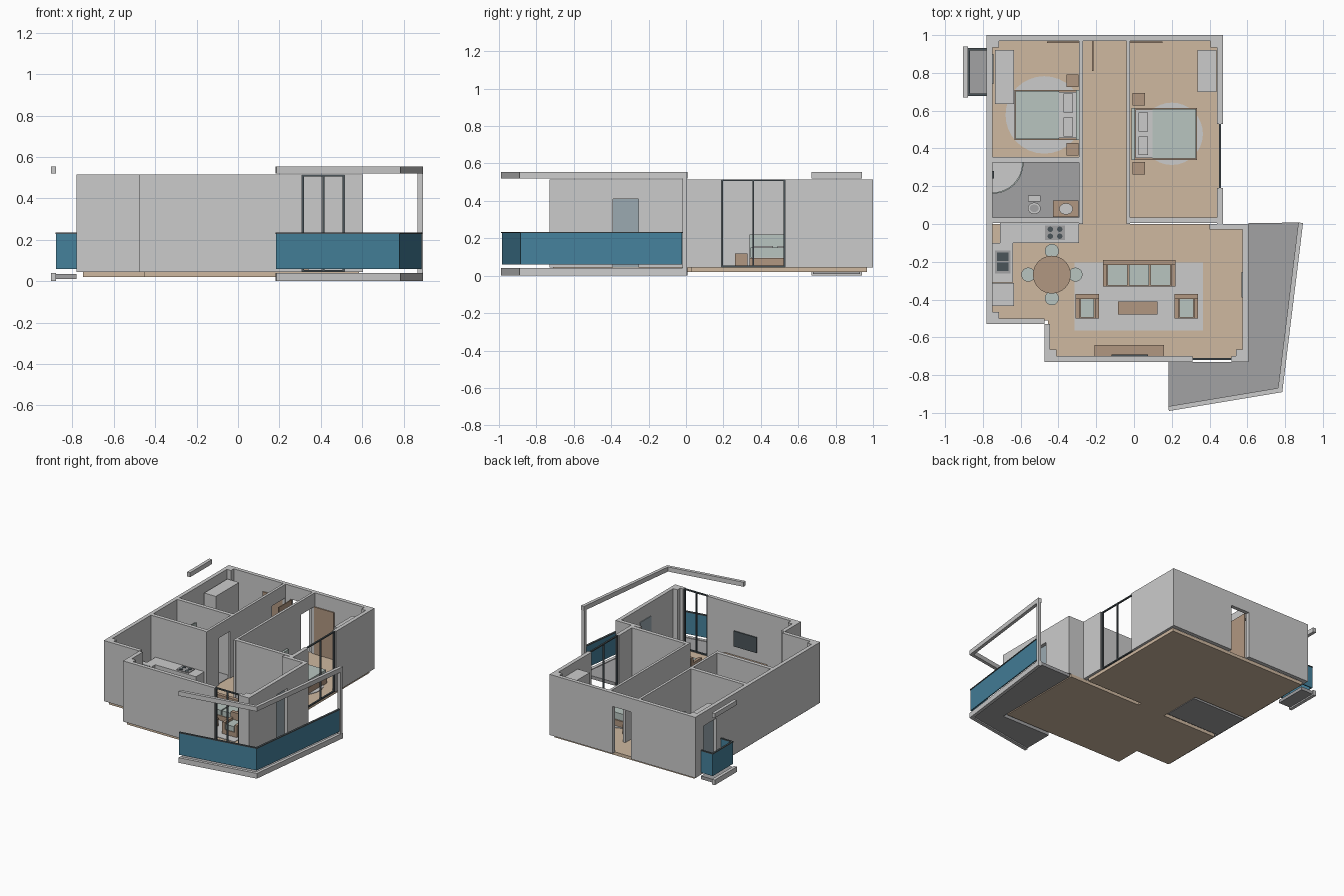
import bpy, bmesh, math
from mathutils import Vector

if "Cube" in bpy.data.objects:
    bpy.data.objects.remove(bpy.data.objects["Cube"])

def material(name, rgb, a=1.0):
    m = bpy.data.materials.new(name)
    m.diffuse_color = (*rgb, a)
    m.use_nodes = True
    m.node_tree.nodes["Principled BSDF"].inputs["Base Color"].default_value = m.diffuse_color
    return m

WOOD = material("oak_floor", (0.62, 0.48, 0.35))
TAN = material("furniture_wood", (0.44, 0.31, 0.22))
WHITE = material("white_paint", (0.75, 0.75, 0.72))
GREEN = material("soft_green", (0.48, 0.56, 0.53))
STONE = material("grey_stone", (0.36, 0.36, 0.37))
BLUE = material("blue_glass", (0.06, 0.22, 0.33))
DARK = material("dark_frame", (0.07, 0.09, 0.10))
PANE = material("door_glass", (0.33, 0.40, 0.44))

def finish(name, bm, mat=None, smooth=False):
    bmesh.ops.recalc_face_normals(bm, faces=bm.faces)
    me = bpy.data.meshes.new(name)
    bm.to_mesh(me)
    bm.free()
    if mat:
        me.materials.append(mat)
    if smooth:
        me.polygons.foreach_set("use_smooth", [True] * len(me.polygons))
        me.set_sharp_from_angle(angle=math.radians(35))
    ob = bpy.data.objects.new(name, me)
    bpy.context.collection.objects.link(ob)
    return ob

def add_box(bm, x0, x1, y0, y1, z0, z1):
    vs = bmesh.ops.create_cube(bm, size=1)["verts"]
    for v in vs:
        v.co = Vector(((x0 + x1) / 2 + v.co.x * (x1 - x0), (y0 + y1) / 2 + v.co.y * (y1 - y0),
                       (z0 + z1) / 2 + v.co.z * (z1 - z0)))

def boxes(name, mat, *specs):
    bm = bmesh.new()
    for s in specs:
        add_box(bm, *s)
    return finish(name, bm, mat)

def prism(name, pts, z0, z1, mat=None, smooth=False):
    bm = bmesh.new()
    f = bm.faces.new([bm.verts.new((x, y, z0)) for x, y in pts])
    r = bmesh.ops.extrude_face_region(bm, geom=[f])
    for v in r["geom"]:
        if isinstance(v, bmesh.types.BMVert):
            v.co.z = z1
    return finish(name, bm, mat, smooth)

def arc(cx, cy, rx, ry, a0=0, a1=360, n=32):
    full = a1 - a0 == 360
    angs = [math.radians(a0 + (a1 - a0) * i / n) for i in range(n if full else n + 1)]
    return [(cx + rx * math.cos(a), cy + ry * math.sin(a)) for a in angs]

def disc(name, cx, cy, rx, ry, z0, z1, mat):
    return prism(name, arc(cx, cy, rx, ry), z0, z1, mat, True)

def offset(pts, d):
    """Shift an open path to its left with mitred corners."""
    P = [Vector(p) for p in pts]
    dirs = [(b - a).normalized() for a, b in zip(P, P[1:])]
    norms = [Vector((-t.y, t.x)) for t in dirs]
    out = []
    for i, p in enumerate(P):
        n0, n1 = norms[max(i - 1, 0)], norms[min(i, len(norms) - 1)]
        out.append(tuple(p + (n0 + n1) * d / (1 + n0.dot(n1))))
    return out

def strip(name, pts, d0, d1, z0, z1, mat=None):
    return prism(name, offset(pts, d0) + offset(pts, d1)[::-1], z0, z1, mat)

Z0, Z1, DOOR = 0.045, 0.515, 0.41

def wall(name, axis, a0, a1, c0, c1, openings=()):
    """Straight wall along an axis, openings given as (start, end, head height)."""
    bm = bmesh.new()
    def seg(s, e, z0, z1):
        if e - s > 1e-4:
            add_box(bm, *((s, e, c0, c1) if axis == "x" else (c0, c1, s, e)), z0, z1)
    pos = a0
    for s, e, head in openings:
        seg(pos, s, Z0, Z1)
        if head < Z1:
            seg(s, e, head, Z1)
        pos = e
    seg(pos, a1, Z0, Z1)
    return finish(name, bm)

# Outer walls
wall("back_wall", "x", -0.78, 0.47, 0.97, 1.0, [(-0.23, -0.07, DOOR)])
wall("left_wall", "y", -0.50, 0.97, -0.78, -0.75, [(0.74, 0.90, DOOR)])
wall("kitchen_front_wall", "x", -0.78, -0.475, -0.53, -0.50)
wall("step_wall", "y", -0.70, -0.53, -0.475, -0.445)
wall("front_wall", "x", -0.475, 0.605, -0.73, -0.70, [(0.31, 0.515, Z1)])
wall("living_right_wall", "y", -0.70, -0.03, 0.575, 0.605, [(-0.39, -0.255, DOOR)])
wall("living_back_wall", "x", 0.40, 0.605, -0.03, 0.0)
wall("bedroom_right_wall", "y", 0.0, 0.97, 0.44, 0.47, [(0.19, 0.53, Z1)])
# Partition walls
wall("hall_left_wall", "y", 0.0, 0.97, -0.29, -0.27, [(0.15, 0.29, DOOR), (0.80, 0.96, DOOR)])
wall("hall_right_wall", "y", 0.0, 0.97, -0.04, -0.02, [(0.80, 0.96, DOOR)])
wall("bedroom_partition", "x", -0.02, 0.44, 0.005, 0.035)
wall("bathroom_front_wall", "x", -0.75, -0.29, 0.005, 0.035)
wall("bathroom_back_wall", "x", -0.75, -0.29, 0.325, 0.355)
# Corner columns
for i, (x, y) in enumerate([(-0.75, 0.935), (0.405, 0.935), (-0.75, -0.50), (-0.445, -0.70), (0.54, -0.70)]):
    boxes(f"corner_column_{i}", None, (x, x + 0.035, y, y + 0.035, Z0, Z1))

# Floors
boxes("main_floor", WOOD,
      (-0.75, -0.28, 0.345, 0.968, 0.02, Z0), (-0.28, -0.04, 0.0, 0.968, 0.02, Z0),
      (-0.04, 0.45, 0.03, 0.968, 0.02, Z0), (-0.75, -0.455, -0.51, 0.0, 0.02, Z0),
      (-0.455, 0.585, -0.71, 0.0, 0.02, Z0))
boxes("bathroom_floor", STONE, (-0.75, -0.285, 0.035, 0.325, 0.02, Z0))

# Large wrap-around balcony
edge = [(0.185, -0.99), (0.785, -0.89), (0.895, 0.005)]
inner = offset(edge, 0.02)
prism("balcony_slab", inner + [(0.605, 0.005), (0.605, -0.73), inner[0]][:2] + [(inner[0][0], -0.73)],
      0.01, 0.035, STONE)
strip("balcony_bottom_lip", edge, 0, 0.025, 0.0, 0.04)
strip("balcony_top_beam", edge, 0, 0.025, 0.52, 0.555)
glass_path = edge[:2] + [(0.892, -0.022)]
strip("balcony_glass", glass_path, 0.006, 0.014, 0.06, 0.228, BLUE)
strip("balcony_handrail", glass_path, 0.002, 0.018, 0.228, 0.235, DARK)
boxes("balcony_post", None, (0.868, 0.893, -0.02, 0.005, 0.04, 0.52))

# Small side balcony
boxes("small_balcony_slab", STONE, (-0.88, -0.78, 0.68, 0.93, 0.01, 0.035))
boxes("small_balcony_lip", None, (-0.905, -0.88, 0.67, 0.94, 0.0, 0.04))
boxes("small_balcony_beam", None, (-0.905, -0.88, 0.67, 0.94, 0.52, 0.555))
rail = [(-0.78, 0.93), (-0.88, 0.93), (-0.88, 0.68), (-0.78, 0.68)]
strip("small_balcony_glass", rail, 0, 0.008, 0.06, 0.228, BLUE)
strip("small_balcony_handrail", rail, -0.003, 0.011, 0.228, 0.235, DARK)

# Tall windows: dark frames
def window(name, axis, a0, a1, c):
    t, m = 0.009, (a0 + a1) / 2
    specs = []
    for s, e, z0, z1 in [(a0, a0 + t, Z0, Z1), (a1 - t, a1, Z0, Z1), (m - t / 2, m + t / 2, Z0, Z1),
                         (a0, a1, Z0, Z0 + t), (a0, a1, Z1 - t, Z1)]:
        specs.append((s, e, c - 0.006, c + 0.006, z0, z1) if axis == "x" else (c - 0.006, c + 0.006, s, e, z0, z1))
    boxes(name, DARK, *specs)
window("living_window_frame", "x", 0.31, 0.515, -0.715)
window("bedroom_window_frame", "y", 0.19, 0.53, 0.455)

# Door leaves
boxes("balcony_door", PANE, (0.570, 0.578, -0.39, -0.255, Z0, DOOR))
boxes("small_balcony_door", PANE, (-0.752, -0.744, 0.74, 0.90, Z0, DOOR))
boxes("entry_door", TAN, (-0.223, -0.215, 0.81, 0.97, Z0, DOOR))
boxes("left_bedroom_door", TAN, (-0.46, -0.29, 0.958, 0.966, Z0, DOOR))
boxes("right_bedroom_door", TAN, (-0.02, 0.15, 0.958, 0.966, Z0, DOOR))

# Bedrooms: d points from headboard to foot
def bed(tag, x, d, y0, y1, rug_x, rug_r):
    def bx(part, mat, u0, u1, v0, v1, z0, z1):
        xs = sorted((x + d * u0, x + d * u1))
        boxes(f"{tag}_{part}", mat, (*xs, v0, v1, z0, z1))
    bx("headboard", GREEN, 0, 0.018, y0, y1, Z0, 0.22)
    bx("bed_base", TAN, 0.015, 0.345, y0, y1, Z0, 0.095)
    bx("mattress", WHITE, 0.02, 0.335, y0 + 0.01, y1 - 0.01, 0.095, 0.143)
    bx("blanket", GREEN, 0.11, 0.34, y0 + 0.006, y1 - 0.006, 0.098, 0.15)
    m = (y0 + y1) / 2
    for i, s in enumerate((-1, 1)):
        c = m + s * 0.063
        bx(f"pillow_{i}", WHITE, 0.035, 0.085, c - 0.05, c + 0.05, 0.143, 0.16)
        c = m + s * 0.182
        bx(f"nightstand_{i}", TAN, 0.005, 0.07, c - 0.033, c + 0.033, Z0, 0.12)
    disc(f"{tag}_rug", rug_x, m, rug_r, rug_r, Z0, 0.049, WHITE)
bed("left_bedroom", -0.288, -1, 0.445, 0.71, -0.475, 0.205)
bed("right_bedroom", -0.012, 1, 0.34, 0.615, 0.20, 0.165)
boxes("left_wardrobe", WHITE, (-0.735, -0.635, 0.635, 0.92, Z0, 0.45))
boxes("right_wardrobe", WHITE, (0.335, 0.438, 0.70, 0.92, Z0, 0.45))

# Bathroom
prism("shower_tray", [(-0.75, 0.325)] + arc(-0.75, 0.325, 0.165, 0.165, -90, 0, 12), Z0, 0.06, WHITE)
ring = arc(-0.75, 0.325, 0.165, 0.165, -90, 0, 12) + arc(-0.75, 0.325, 0.158, 0.158, -90, 0, 12)[::-1]
prism("shower_screen", ring, 0.06, 0.38, GREEN, True)
boxes("shower_fitting", DARK, (-0.75, -0.742, 0.24, 0.28, 0.30, 0.36))
boxes("toilet_tank", WHITE, (-0.56, -0.495, 0.12, 0.15, Z0, 0.17))
disc("toilet_bowl", -0.528, 0.083, 0.034, 0.03, Z0, 0.11, WHITE)
disc("toilet_seat", -0.528, 0.083, 0.024, 0.02, 0.11, 0.113, STONE)
boxes("vanity", TAN, (-0.43, -0.295, 0.037, 0.125, Z0, 0.17))
disc("wash_basin", -0.36, 0.08, 0.036, 0.03, 0.17, 0.183, WHITE)

# Kitchen
boxes("kitchen_counter", WHITE, (-0.71, -0.29, -0.10, 0.004, Z0, 0.20), (-0.75, -0.64, -0.31, -0.10, Z0, 0.20))
boxes("fridge", WHITE, (-0.749, -0.635, -0.435, -0.312, Z0, 0.35))
boxes("sink", STONE, (-0.735, -0.655, -0.262, -0.14, 0.20, 0.204))
boxes("sink_basins", DARK, *[(-0.725, -0.665, y, y + 0.045, 0.204, 0.206) for y in (-0.25, -0.197)])
boxes("hob", STONE, (-0.47, -0.365, -0.085, -0.008, 0.20, 0.205))
for i in range(4):
    disc(f"hob_ring_{i}", -0.443 + 0.05 * (i % 2), -0.065 + 0.037 * (i // 2), 0.014, 0.014, 0.205, 0.208, DARK)

# Dining set
TX, TY = -0.435, -0.268
disc("dining_table_top", TX, TY, 0.1, 0.1, 0.162, 0.175, TAN)
disc("dining_table_leg", TX, TY, 0.018, 0.018, Z0, 0.162, TAN)
for i in range(4):
    a = i * math.pi / 2
    cx, cy = TX + 0.125 * math.cos(a), TY + 0.125 * math.sin(a)
    disc(f"stool_seat_{i}", cx, cy, 0.037, 0.037, 0.108, 0.125, GREEN)
    disc(f"stool_leg_{i}", cx, cy, 0.012, 0.012, Z0, 0.108, TAN)

# Lounge seats: back on side s of y, n cushions between arms
def seat(tag, x0, x1, y0, y1, n):
    arm, back = 0.022, 0.028
    boxes(f"{tag}_frame", TAN, (x0, x1, y0, y1, Z0 + 0.004, 0.085), (x0, x1, y1 - back, y1, 0.085, 0.18),
          (x0, x0 + arm, y0, y1 - back, 0.085, 0.14), (x1 - arm, x1, y0, y1 - back, 0.085, 0.14))
    w = (x1 - x0 - 2 * arm) / n
    for i in range(n):
        a = x0 + arm + i * w
        boxes(f"{tag}_cushion_{i}", GREEN, (a + 0.004, a + w - 0.004, y0 + 0.005, y1 - back, 0.085, 0.125))
boxes("living_rug", WHITE, (-0.315, 0.365, -0.565, -0.205, Z0, 0.049))
seat("sofa", -0.165, 0.22, -0.33, -0.19, 3)
seat("left_armchair", -0.31, -0.185, -0.50, -0.37, 1)
seat("right_armchair", 0.215, 0.34, -0.50, -0.37, 1)
boxes("coffee_table", TAN, (-0.085, 0.125, -0.48, -0.41, 0.095, 0.11),
      *[(x, x + 0.015, -0.478, -0.412, 0.049, 0.095) for x in (-0.08, 0.105)])
boxes("media_cabinet", TAN, (-0.21, 0.16, -0.70, -0.64, Z0, 0.12))
boxes("wall_screen", DARK, (-0.12, 0.075, -0.70, -0.692, 0.19, 0.31))
